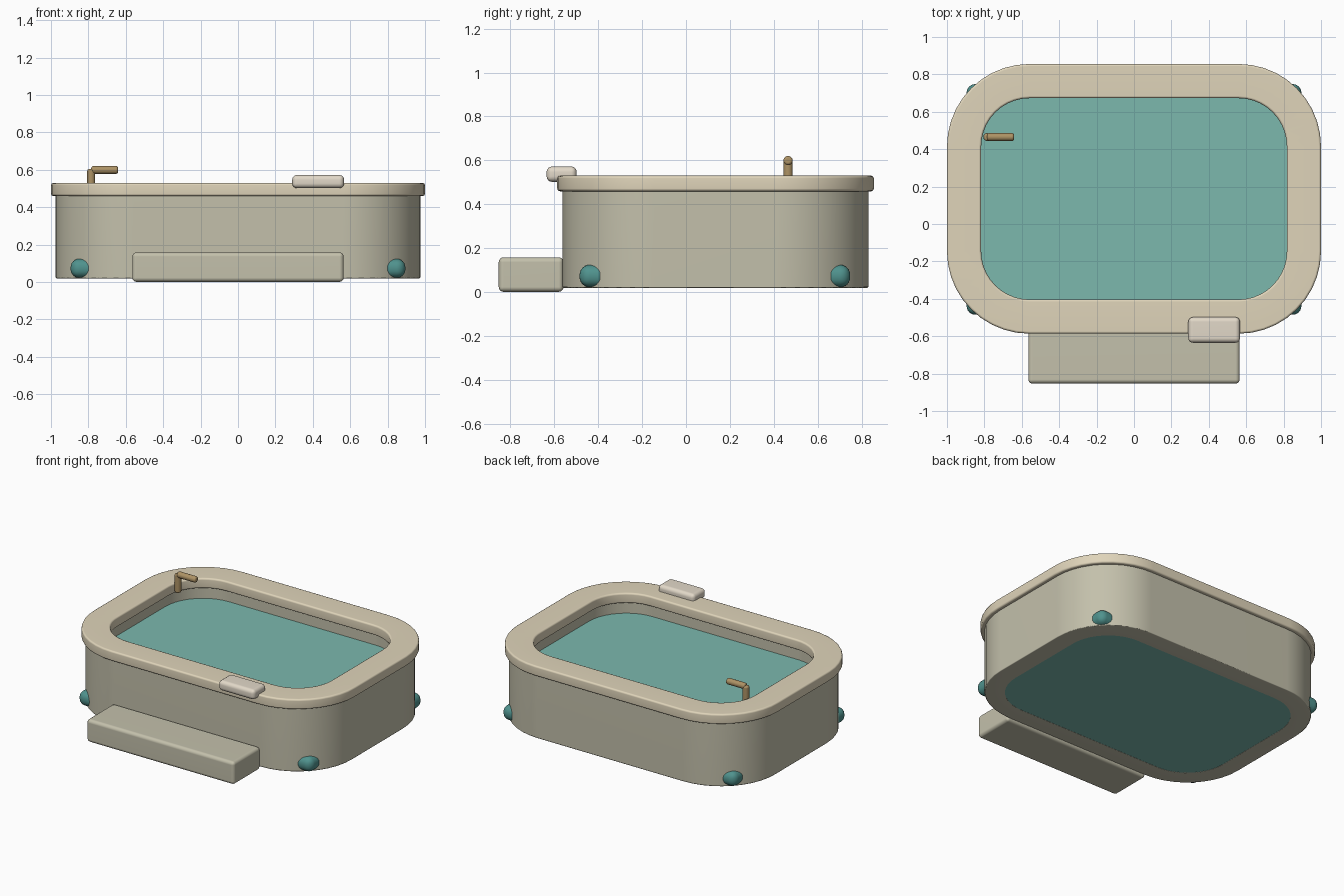
import bpy, bmesh, math
from mathutils import Matrix

if "Cube" in bpy.data.objects:
    bpy.data.objects.remove(bpy.data.objects["Cube"])

CY = 0.1345            # tub centre in y
CORE = (0.559, 0.280)  # straight half lengths shared by all tub outlines


def material(name, rgb):
    m = bpy.data.materials.new(name)
    m.diffuse_color = (*rgb, 1)
    m.use_nodes = True
    m.node_tree.nodes["Principled BSDF"].inputs["Base Color"].default_value = m.diffuse_color
    return m


STONE = material("stone", (0.55, 0.53, 0.41))
RIM = material("rim", (0.74, 0.66, 0.49))
WATER = material("water", (0.20, 0.48, 0.42))
TEAL = material("teal", (0.08, 0.29, 0.27))
BRASS = material("brass", (0.42, 0.29, 0.13))
CUSHION = material("cushion", (0.76, 0.69, 0.58))


def finish(name, bm, mat):
    bmesh.ops.recalc_face_normals(bm, faces=bm.faces)
    me = bpy.data.meshes.new(name)
    bm.to_mesh(me)
    bm.free()
    me.materials.append(mat)
    ob = bpy.data.objects.new(name, me)
    bpy.context.collection.objects.link(ob)
    bpy.ops.object.select_all(action='DESELECT')
    ob.select_set(True)
    bpy.context.view_layer.objects.active = ob
    bpy.ops.object.shade_smooth_by_angle(angle=math.radians(50))
    # Keeps the large faces flat next to their softened edges
    wn = ob.modifiers.new("flat_faces", 'WEIGHTED_NORMAL')
    wn.keep_sharp = True
    return ob


def outline(bm, half_x, z, seg=10):
    """Rounded rectangle of verts, offset from the shared core."""
    r = half_x - CORE[0]
    loop = []
    for q, (sx, sy) in enumerate([(1, 1), (-1, 1), (-1, -1), (1, -1)]):
        for i in range(seg + 1):
            a = (q + i / seg) * math.pi / 2
            loop.append(bm.verts.new((sx * CORE[0] + r * math.cos(a),
                                      CY + sy * CORE[1] + r * math.sin(a), z)))
    return loop


def bridge(bm, a, b):
    n = len(a)
    for i in range(n):
        j = (i + 1) % n
        bm.faces.new((a[i], a[j], b[j], b[i]))


def ring(name, profile, mat):
    """Sweep a closed (half width, z) profile round the tub outline."""
    bm = bmesh.new()
    loops = [outline(bm, x, z) for x, z in profile]
    for i, lp in enumerate(loops):
        bridge(bm, lp, loops[(i + 1) % len(loops)])
    return finish(name, bm, mat)


def box(name, lo, hi, bevel, mat, seg=4):
    bm = bmesh.new()
    size = [h - l for l, h in zip(lo, hi)]
    mid = [(h + l) / 2 for l, h in zip(lo, hi)]
    bmesh.ops.create_cube(bm, size=1, matrix=Matrix.Translation(mid) @ Matrix.Diagonal((*size, 1)))
    bmesh.ops.bevel(bm, geom=bm.edges[:], offset=bevel, segments=seg,
                    profile=0.5, affect='EDGES')
    return finish(name, bm, mat)


def rod(name, matrix, radius, length, mat):
    bm = bmesh.new()
    bmesh.ops.create_cone(bm, cap_ends=True, segments=20, radius1=radius, radius2=radius,
                          depth=length, matrix=matrix)
    caps = {e for f in bm.faces if len(f.verts) > 4 for e in f.edges}
    bmesh.ops.bevel(bm, geom=list(caps), offset=0.012, segments=4, profile=0.5, affect='EDGES')
    return finish(name, bm, mat)


# Tub wall, open through the middle
ring("tub_wall", [(0.969, 0.018), (0.975, 0.024), (0.975, 0.465),
                  (0.847, 0.465), (0.847, 0.018)], STONE)

# Overhanging rim with softened edges
b = 0.012
ring("rim", [(1 - b, 0.459), (1 - b * .3, 0.459 + b * .3), (1, 0.459 + b), (1, 0.53 - b),
             (1 - b * .3, 0.53 - b * .3), (1 - b, 0.53),
             (0.817 + b, 0.53), (0.817 + b * .3, 0.53 - b * .3), (0.817, 0.53 - b),
             (0.817, 0.459 + b), (0.817 + b * .3, 0.459 + b * .3), (0.817 + b, 0.459)], RIM)

# Water filling the tub down to its base
bm = bmesh.new()
low, high = outline(bm, 0.849, 0.019), outline(bm, 0.849, 0.378)
bridge(bm, low, high)
bm.faces.new(low)
bm.faces.new(high)
finish("water", bm, WATER)

# Entry step and head cushion
box("step", (-0.565, -0.853, 0.001), (0.565, -0.558, 0.158), 0.022, STONE)
box("head_cushion", (0.29, -0.635, 0.502), (0.567, -0.498, 0.572), 0.025, CUSHION)

# Corner lights, half sunk into the rounded corners
for sx, side in ((-1, "left"), (1, "right")):
    for y, end in ((-0.41, "front"), (0.673, "back")):
        x = sx * 0.82
        box(f"corner_light_{end}_{side}", (x - .075, y - .075, .022),
            (x + .075, y + .075, .124), 0.046, TEAL, 6)

# Tap: post and spout
rod("tap_post", Matrix.Translation((-0.785, 0.465, 0.54)), 0.021, 0.13, BRASS)
rod("tap_spout", Matrix.Translation((-0.713, 0.465, 0.599)) @ Matrix.Rotation(math.pi / 2, 4, 'Y'),
    0.021, 0.144, BRASS)
